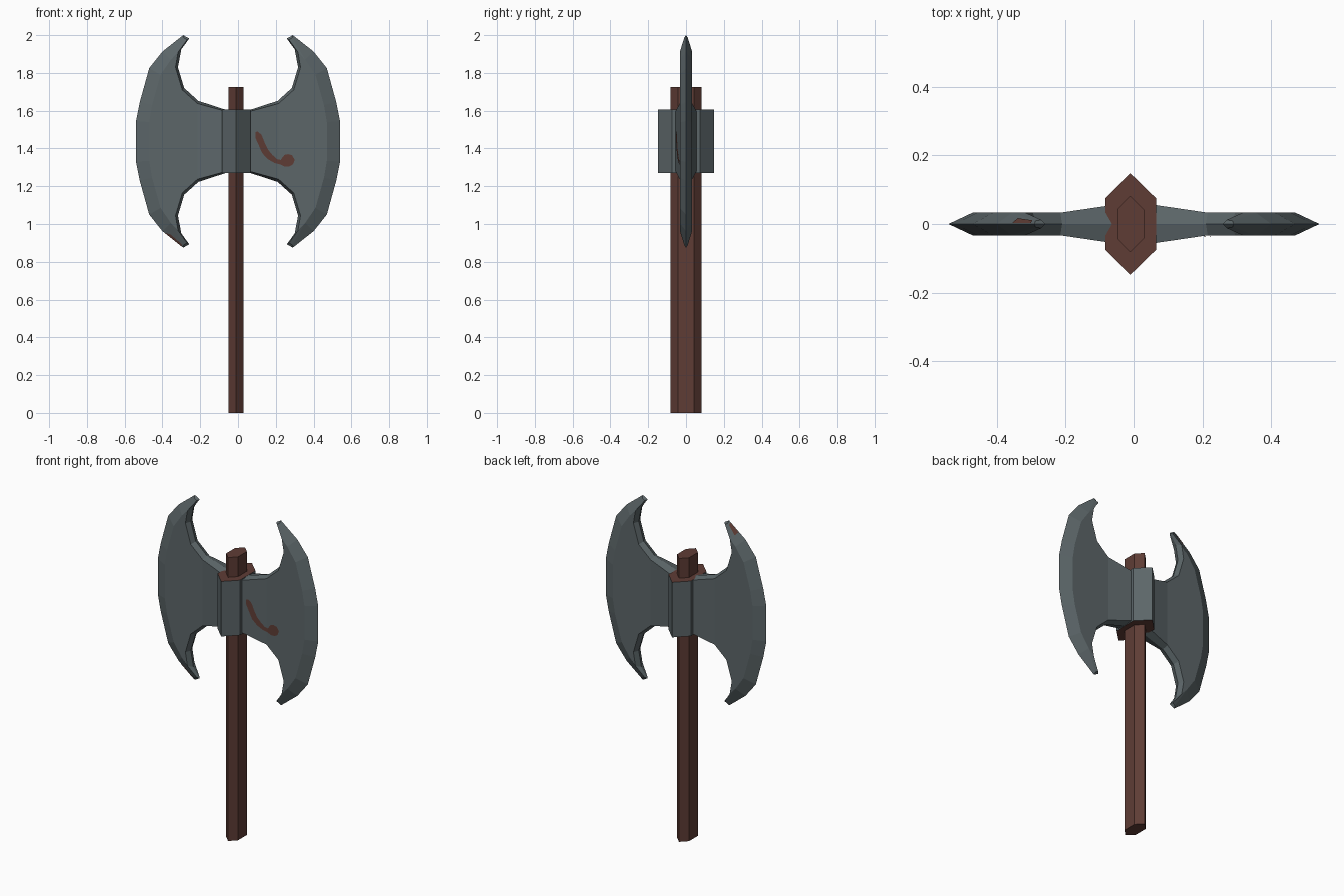
import bpy, bmesh, math
from mathutils import Vector

if "Cube" in bpy.data.objects:
    bpy.data.objects.remove(bpy.data.objects["Cube"])

def mat(name, c):
    m = bpy.data.materials.new(name)
    m.diffuse_color = (*c, 1)
    m.use_nodes = True
    m.node_tree.nodes["Principled BSDF"].inputs["Base Color"].default_value = m.diffuse_color
    return m

STEEL = mat("dark steel", (0.107, 0.133, 0.141))
BROWN = mat("reddish brown", (0.114, 0.046, 0.036))
MID_Z = 1.4375

def make(name, verts, faces, mats, fix=True):
    me = bpy.data.meshes.new(name)
    me.from_pydata([tuple(v) for v in verts], [], faces)
    for m in mats:
        me.materials.append(m)
    if fix:
        bm = bmesh.new()
        bm.from_mesh(me)
        bmesh.ops.remove_doubles(bm, verts=bm.verts, dist=1e-5)
        bmesh.ops.recalc_face_normals(bm, faces=bm.faces)
        bm.to_mesh(me)
        bm.free()
    ob = bpy.data.objects.new(name, me)
    bpy.context.collection.objects.link(ob)
    return ob

def hex_prism(name, cx, hx, side_y, tip_y, z0, z1, mats):
    ring = [(cx, -tip_y), (cx + hx, -side_y), (cx + hx, side_y),
            (cx, tip_y), (cx - hx, side_y), (cx - hx, -side_y)]
    verts = [(x, y, z) for z in (z0, z1) for x, y in ring]
    faces = [(i, (i + 1) % 6, 6 + (i + 1) % 6, 6 + i) for i in range(6)]
    faces += [tuple(range(5, -1, -1)), tuple(range(6, 12))]
    return make(name, verts, faces, mats)

# handle and collar (brown end caps on a steel collar)
hex_prism("handle", -0.01, 0.04, 0.042, 0.082, 0, 1.725, [BROWN])
collar = hex_prism("collar", -0.01, 0.075, 0.075, 0.148, 1.27, 1.605, [STEEL, BROWN])
for p in collar.data.polygons:
    p.material_index = 1 if abs(p.normal.z) > 0.9 else 0

# upper half of blade: sharp outline and the flat face inside it (x, z, half thickness)
EDGE = [(.065, 1.605), (.21, 1.652), (.285, 1.72), (.318, 1.83), (.30, 1.925), (.258, 1.982),
        (.29, 2.0), (.40, 1.913), (.47, 1.825), (.52, 1.645), (.54, 1.545)]
FACE = [(.065, 1.597, .055), (.215, 1.638, .033), (.295, 1.71, .033), (.331, 1.83, .033),
        (.317, 1.91, .033), (.270, 1.975, .012), (.288, 1.987, .009), (.355, 1.87, .033),
        (.41, 1.79, .033), (.455, 1.63, .033), (.47, 1.54, .033)]
N = len(EDGE)

def blade(name, sx):
    verts, faces = [], []
    for sy in (-1, 1):
        for sz in (1, -1):
            b = len(verts)
            flip = lambda z: MID_Z + sz * (z - MID_Z)
            verts += [(sx * x, 0, flip(z)) for x, z in EDGE]
            verts += [(sx * x, sy * t, flip(z)) for x, z, t in FACE]
            faces += [(b + i, b + i + 1, b + N + i + 1, b + N + i) for i in range(N - 1)]
            faces.append(tuple(b + N + i for i in (4, 5, 6, 7)))      # horn end
        u, l = b - 2 * N, b                                          # upper and lower halves
        faces.append((u + N, u + N + 1, l + N + 1, l + N))            # tapered neck
        ids = (1, 2, 3, 4, 7, 8, 9, 10)
        faces.append(tuple(u + N + i for i in ids) + tuple(l + N + i for i in reversed(ids)))
        faces.append((u + N - 1, l + N - 1, l + 2 * N - 1, u + 2 * N - 1))  # cutting bevel
        faces.append((u, l, l + N, u + N))                            # root
    return make(name, verts, faces, [STEEL])

blade("right_blade", 1)
blade("left_blade", -1)

# curved stain on the front of the right blade: centre path with half widths
path = [(.098, 1.488, .006), (.108, 1.465, .018), (.125, 1.425, .017), (.143, 1.385, .018),
        (.17, 1.355, .016), (.20, 1.333, .012), (.225, 1.327, .012), (.24, 1.328, .024),
        (.258, 1.335, .033), (.278, 1.343, .03), (.293, 1.352, .014)]
verts = []
for i, (x, z, w) in enumerate(path):
    a, b = path[max(i - 1, 0)], path[min(i + 1, len(path) - 1)]
    d = Vector((b[0] - a[0], b[1] - a[1])).normalized()
    for s in (-1, 1):
        px, pz = x - s * d.y * w, z + s * d.x * w
        t = .033 + .022 * max(0, (.215 - px) / .15)
        verts.append((px, -t - .0025, pz))
faces = [(2 * i, 2 * i + 2, 2 * i + 3, 2 * i + 1) for i in range(len(path) - 1)]
make("front_stain", verts, faces, [BROWN], fix=False)

# small stains on the outer bevel of two left horn tips
def tip_stain(name, sy, sz, spans):
    q = [Vector((-x, sy * t, MID_Z + sz * (z - MID_Z))) for x, z, t in
         ((*EDGE[6], 0), (*EDGE[7], 0), FACE[7], FACE[6])]
    n = (q[1] - q[0]).cross(q[2] - q[0]).normalized()
    if n.y * sy < 0:
        n = -n
    pts = [q[0].lerp(q[1], u).lerp(q[3].lerp(q[2], u), v) + n * .002 for u, v in spans]
    order = (0, 1, 2, 3)
    if (pts[1] - pts[0]).cross(pts[2] - pts[0]).dot(n) < 0:
        order = (3, 2, 1, 0)
    make(name, pts, [order], [BROWN], fix=False)

tip_stain("lower_tip_stain", -1, -1, [(.05, 0.02), (.9, 0.02), (.7, .3), (.1, .6)])
tip_stain("upper_tip_stain", 1, 1, [(.1, 0.05), (.6, 0.05), (.6, .65), (.1, .8)])
